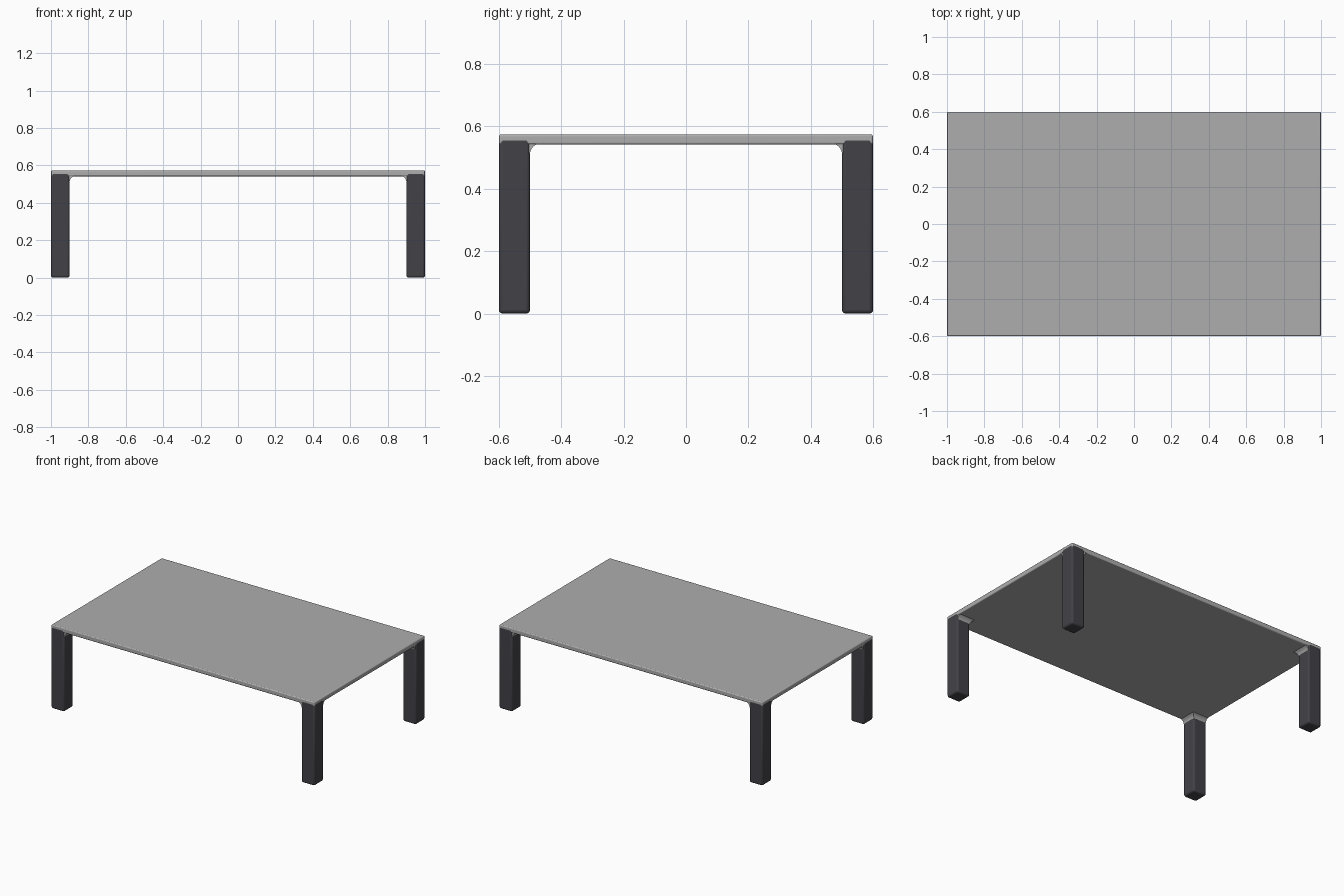
import bpy
import bmesh
from mathutils import Vector

if "Cube" in bpy.data.objects:
    bpy.data.objects.remove(bpy.data.objects["Cube"], do_unlink=True)

HALF_X, HALF_Y = 1.0, 0.6
LEG = 0.1
TOP_LOW, TOP_HIGH = 0.542, 0.574


def make_material(name, colour):
    mat = bpy.data.materials.new(name)
    mat.use_nodes = True
    mat.diffuse_color = colour
    mat.node_tree.nodes["Principled BSDF"].inputs["Base Color"].default_value = colour
    return mat


def finish(name, bm, mat, bevel=0.0):
    bmesh.ops.recalc_face_normals(bm, faces=bm.faces)
    mesh = bpy.data.meshes.new(name)
    bm.to_mesh(mesh)
    bm.free()
    mesh.materials.append(mat)
    obj = bpy.data.objects.new(name, mesh)
    bpy.context.collection.objects.link(obj)
    if bevel:
        mod = obj.modifiers.new("soft_edges", "BEVEL")
        mod.width = bevel
        mod.segments = 3
    bpy.ops.object.select_all(action="DESELECT")
    obj.select_set(True)
    bpy.context.view_layer.objects.active = obj
    bpy.ops.object.shade_smooth_by_angle()
    return obj


def box(name, low, high, mat, bevel):
    low, high = Vector(low), Vector(high)
    bm = bmesh.new()
    bmesh.ops.create_cube(bm, size=1)
    bmesh.ops.scale(bm, vec=high - low, verts=bm.verts)
    bmesh.ops.translate(bm, vec=(low + high) / 2, verts=bm.verts)
    return finish(name, bm, mat, bevel)


def flare(name, sx, sy, mat):
    """Curved bracket that widens from the leg's inner sides into the top."""
    bm = bmesh.new()
    rings = []
    for z, grow in ((0.512, -0.001), (0.525, 0.003), (0.535, 0.01), (0.545, 0.025)):
        x0, x1 = HALF_X - 0.004, HALF_X - LEG - grow
        y0, y1 = HALF_Y - 0.004, HALF_Y - LEG - grow
        corners = ((x0, y0), (x1, y0), (x1, y1), (x0, y1))
        rings.append([bm.verts.new((sx * x, sy * y, z)) for x, y in corners])
    for a, b in zip(rings, rings[1:]):
        for i in range(4):
            j = (i + 1) % 4
            bm.faces.new((a[i], a[j], b[j], b[i]))
    bm.faces.new(rings[0])
    bm.faces.new(rings[-1])
    return finish(name, bm, mat)


light_grey = make_material("light_grey", (0.42, 0.42, 0.42, 1))
charcoal = make_material("charcoal", (0.055, 0.053, 0.062, 1))

# Thin tabletop
box("tabletop", (-HALF_X + 0.001, -HALF_Y + 0.001, TOP_LOW),
    (HALF_X - 0.001, HALF_Y - 0.001, TOP_HIGH), light_grey, 0.006)

# Four corner legs, flush with the tabletop edges
for side, sx in (("left", 1), ("right", -1)):
    for end, sy in (("front", -1), ("back", 1)):
        xs = sorted((sx * HALF_X, sx * (HALF_X - LEG)))
        ys = sorted((sy * HALF_Y, sy * (HALF_Y - LEG)))
        box(f"{end}_{side}_leg", (xs[0], ys[0], 0), (xs[1], ys[1], 0.563),
            charcoal, 0.012)
        flare(f"{end}_{side}_bracket", sx, sy, light_grey)
